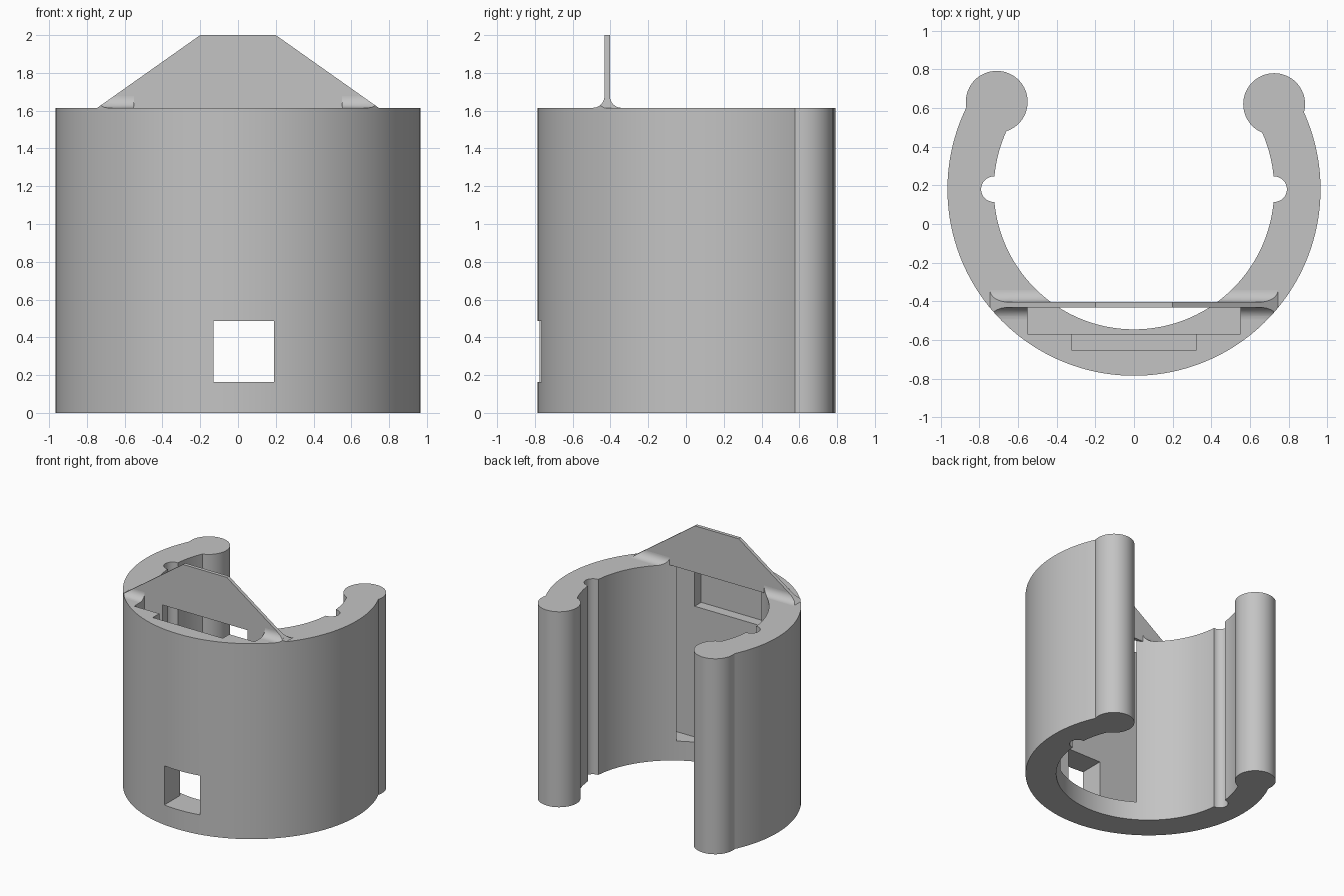
import bpy, bmesh, math
from mathutils import Vector

cube = bpy.data.objects.get("Cube")
if cube:
    bpy.data.objects.remove(cube, do_unlink=True)

TOP = 1.615          # height of the shell
CY = 0.18            # shell axis in y
R_OUT, R_IN = 0.965, 0.725
PLATE_F, PLATE_B = -0.432, -0.403

grey = bpy.data.materials.new("light_grey")
grey.use_nodes = True
grey.diffuse_color = (0.55, 0.55, 0.55, 1)
grey.node_tree.nodes["Principled BSDF"].inputs["Base Color"].default_value = (0.55, 0.55, 0.55, 1)


def arc(cx, cy, r, a0, a1, n):
    """Points along an arc, angles in degrees."""
    angles = [math.radians(a0 + (a1 - a0) * i / n) for i in range(n + 1)]
    return [(cx + r * math.cos(a), cy + r * math.sin(a)) for a in angles]


def prism(name, points, lo, hi, axis="z"):
    """Extrude a 2D outline from lo to hi along an axis."""
    place = {"z": lambda u, v: (u, v, lo),
             "y": lambda u, v: (u, lo, v),
             "x": lambda u, v: (lo, u, v)}[axis]
    shift = Vector([(hi - lo) * (axis == c) for c in "xyz"])
    bm = bmesh.new()
    base = bm.faces.new([bm.verts.new(place(*p)) for p in points])
    new = bmesh.ops.extrude_face_region(bm, geom=[base])["geom"]
    bmesh.ops.translate(bm, vec=shift, verts=[g for g in new if isinstance(g, bmesh.types.BMVert)])
    bmesh.ops.recalc_face_normals(bm, faces=bm.faces)
    mesh = bpy.data.meshes.new(name)
    bm.to_mesh(mesh)
    bm.free()
    mesh.materials.append(grey)
    ob = bpy.data.objects.new(name, mesh)
    bpy.context.collection.objects.link(ob)
    return ob


def cylinder(name, x, y, r, lo, hi, n=64):
    return prism(name, arc(x, y, r, 0, 360, n)[:-1], lo, hi)


def box(name, x0, x1, y0, y1, z0, z1):
    return prism(name, [(x0, y0), (x1, y0), (x1, y1), (x0, y1)], z0, z1)


def combine(target, other, operation):
    """Apply a boolean and discard the helper."""
    mod = target.modifiers.new(operation, "BOOLEAN")
    mod.operation, mod.object, mod.solver = operation, other, "EXACT"
    bpy.context.view_layer.objects.active = target
    bpy.ops.object.modifier_apply(modifier=mod.name)
    bpy.data.objects.remove(other, do_unlink=True)


def pocket_cutter():
    return box("pocket_cutter", -0.55, 0.55, -0.57, PLATE_F, 0.16, 1.9)


# Open C-shaped shell with round bead ends
outline = arc(0, CY, R_OUT, 147.6, 391.4, 120) + arc(0, CY, R_IN, 391.4, 147.6, 120)
shell = prism("shell", outline, 0, TOP)
for x, y in ((0.725, 0.62), (-0.71, 0.632)):
    combine(shell, cylinder("end_bead", x, y, 0.16, 0, TOP), "UNION")

# Half-round grooves inside the shell
for side in (-1, 1):
    combine(shell, cylinder("groove_cutter", side * 0.725, CY, 0.066, -0.1, 1.8, 32), "DIFFERENCE")

# Board slot, upper recess and front window
combine(shell, pocket_cutter(), "DIFFERENCE")
combine(shell, box("recess_cutter", -0.32, 0.32, -0.655, -0.5, 1.24, 1.9), "DIFFERENCE")
combine(shell, box("window_cutter", -0.13, 0.19, -0.9, -0.5, 0.163, 0.487), "DIFFERENCE")

# Upright tapered plate
taper = [(-0.745, TOP), (0.745, TOP), (0.2, 2), (-0.2, 2)]
plate = prism("top_plate", taper, PLATE_F, PLATE_B, "y")

# Concave fillets where the plate meets the shell rim
f = 0.062
profile = (arc(PLATE_B + f, TOP + f, f, 180, 270, 10)
           + arc(PLATE_F - f, TOP + f, f, 270, 360, 10))
profile = [(y, max(z, TOP)) for y, z in profile]
foot = prism("plate_fillets", profile, -0.8, 0.8, "x")
combine(foot, prism("taper_cutter", [(-0.752, TOP - 0.005), (0.752, TOP - 0.005), (0.2, 2), (-0.2, 2)],
                    -0.7, -0.2, "y"), "INTERSECT")
combine(foot, cylinder("outer_trim", 0, CY, R_OUT, 1, 2.2, 160), "INTERSECT")
combine(foot, cylinder("inner_trim", 0, CY, R_IN, 1, 2.2, 160), "DIFFERENCE")
combine(foot, pocket_cutter(), "DIFFERENCE")

# Smooth curved walls, keep hard edges
for ob in (shell, plate, foot):
    bpy.ops.object.select_all(action="DESELECT")
    ob.select_set(True)
    bpy.context.view_layer.objects.active = ob
    bpy.ops.object.shade_smooth_by_angle(angle=math.radians(25))
